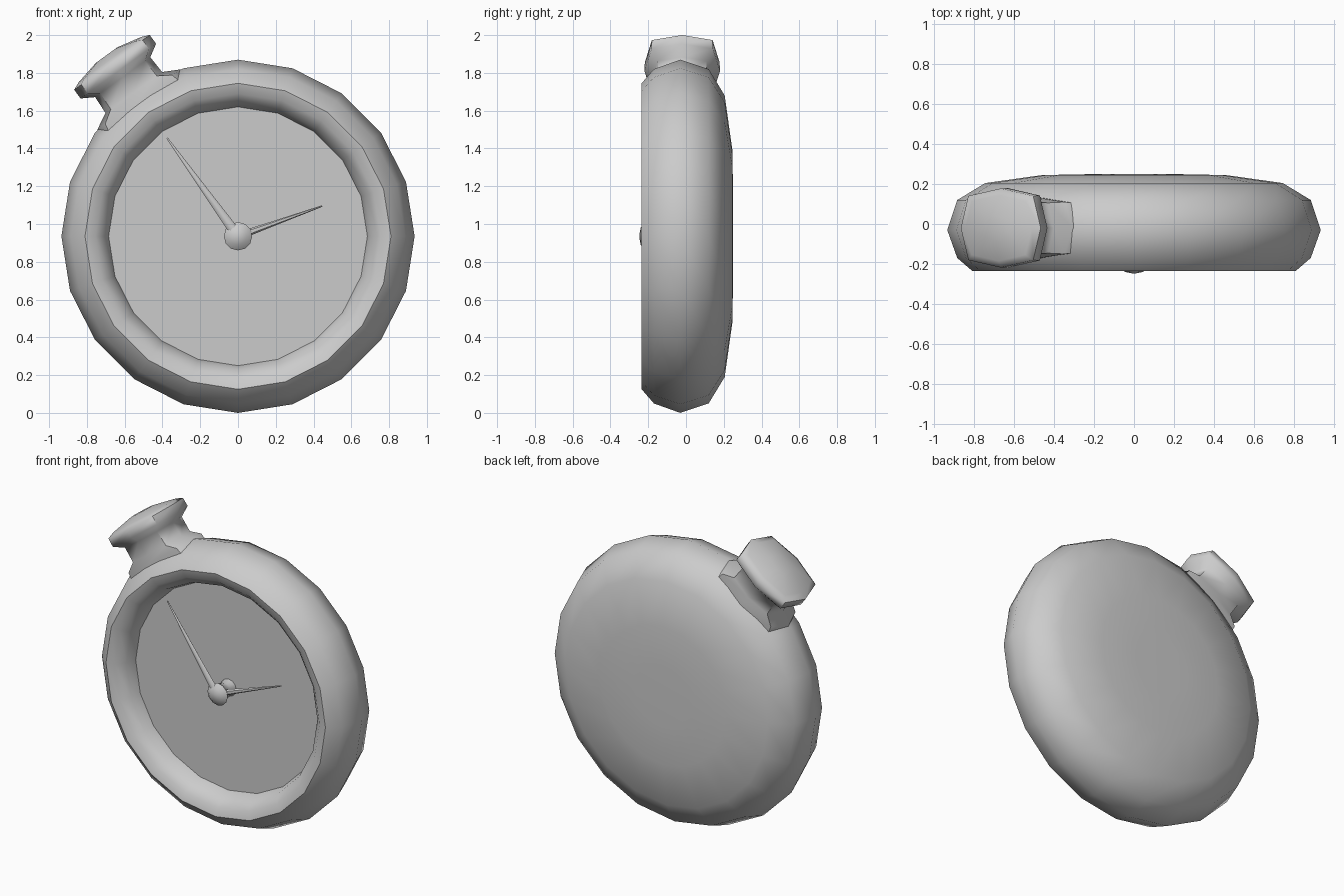
import bpy, bmesh, math
from mathutils import Vector

if "Cube" in bpy.data.objects:
    bpy.data.objects.remove(bpy.data.objects["Cube"])

CENTRE = Vector((0, 0, 0.935))
FRONT = Vector((0, -1, 0))


def finish(name, bm, angle=50):
    bmesh.ops.remove_doubles(bm, verts=bm.verts, dist=1e-5)
    bmesh.ops.recalc_face_normals(bm, faces=bm.faces)
    mesh = bpy.data.meshes.new(name)
    bm.to_mesh(mesh)
    bm.free()
    ob = bpy.data.objects.new(name, mesh)
    bpy.context.collection.objects.link(ob)
    bpy.ops.object.select_all(action='DESELECT')
    ob.select_set(True)
    bpy.context.view_layer.objects.active = ob
    bpy.ops.object.shade_smooth_by_angle(angle=math.radians(angle))
    return ob


def loft(name, origin, axis, side, rings, sides, power=1.0, angle=50):
    """Rings (distance along axis, half width along side, half width across)."""
    across = axis.cross(side)
    sq = lambda v: math.copysign(abs(v) ** power, v) if abs(v) > 1e-6 else 0.0
    bm = bmesh.new()
    loops = []
    for t, a, b in rings:
        loops.append([bm.verts.new(origin + axis * t
                      + side * a * sq(math.cos(2 * math.pi * i / sides))
                      + across * b * sq(math.sin(2 * math.pi * i / sides)))
                      for i in range(sides)])
    for lo, hi in zip(loops, loops[1:]):
        for i in range(sides):
            j = (i + 1) % sides
            bm.faces.new((lo[i], lo[j], hi[j], hi[i]))
    bm.faces.new(loops[0])
    bm.faces.new(loops[-1])
    return finish(name, bm, angle)


def turned(name, profile, sides, angle=50):
    """Round part about the watch axis from (radius, distance to front)."""
    return loft(name, CENTRE, FRONT, Vector((1, 0, 0)),
                [(d, r, r) for r, d in profile], sides, 1.0, angle)


# Case: rounded back, thick rim, recessed front
turned("case", [(0.2, -0.25), (0.46, -0.245), (0.745, -0.205), (0.885, -0.12),
                (0.935, 0.03), (0.885, 0.17), (0.81, 0.235), (0.755, 0.22),
                (0.705, 0.17), (0.685, 0.10)], 20)

# Hub in the middle of the dial
turned("hub", [(0.06, 0.09), (0.045, 0.14), (0.06, 0.19), (0.075, 0.215),
               (0.045, 0.24), (0.01, 0.247)], 12, 60)


# Hands: slim tapered needles
def hand(name, tip, base_y, width):
    start = Vector((0, base_y, CENTRE.z))
    axis = tip - start
    length = axis.length
    axis.normalize()
    side = axis.cross(FRONT).normalized()
    loft(name, start, axis, side,
         [(0.03, width, 0.016), (length * 0.35, width * 0.72, 0.012),
          (length, 0.004, 0.004)], 6)


hand("long_hand", Vector((-0.375, -0.21, 1.455)), -0.222, 0.027)
hand("short_hand", Vector((0.445, -0.18, 1.095)), -0.20, 0.02)

# Winding crown: flared neck with a rounded-square cap
axis = Vector((-0.587, 0, 0.81)).normalized()
side = Vector((0.81, 0, 0.587)).normalized()
loft("crown", CENTRE + Vector((0, -0.02, 0)), axis, side,
     [(0.78, 0.30, 0.15), (0.895, 0.27, 0.16), (0.94, 0.185, 0.155),
      (1.04, 0.18, 0.16), (1.08, 0.247, 0.20), (1.137, 0.247, 0.198),
      (1.155, 0.205, 0.165), (1.185, 0.07, 0.06)], 8, 0.6, 60)
